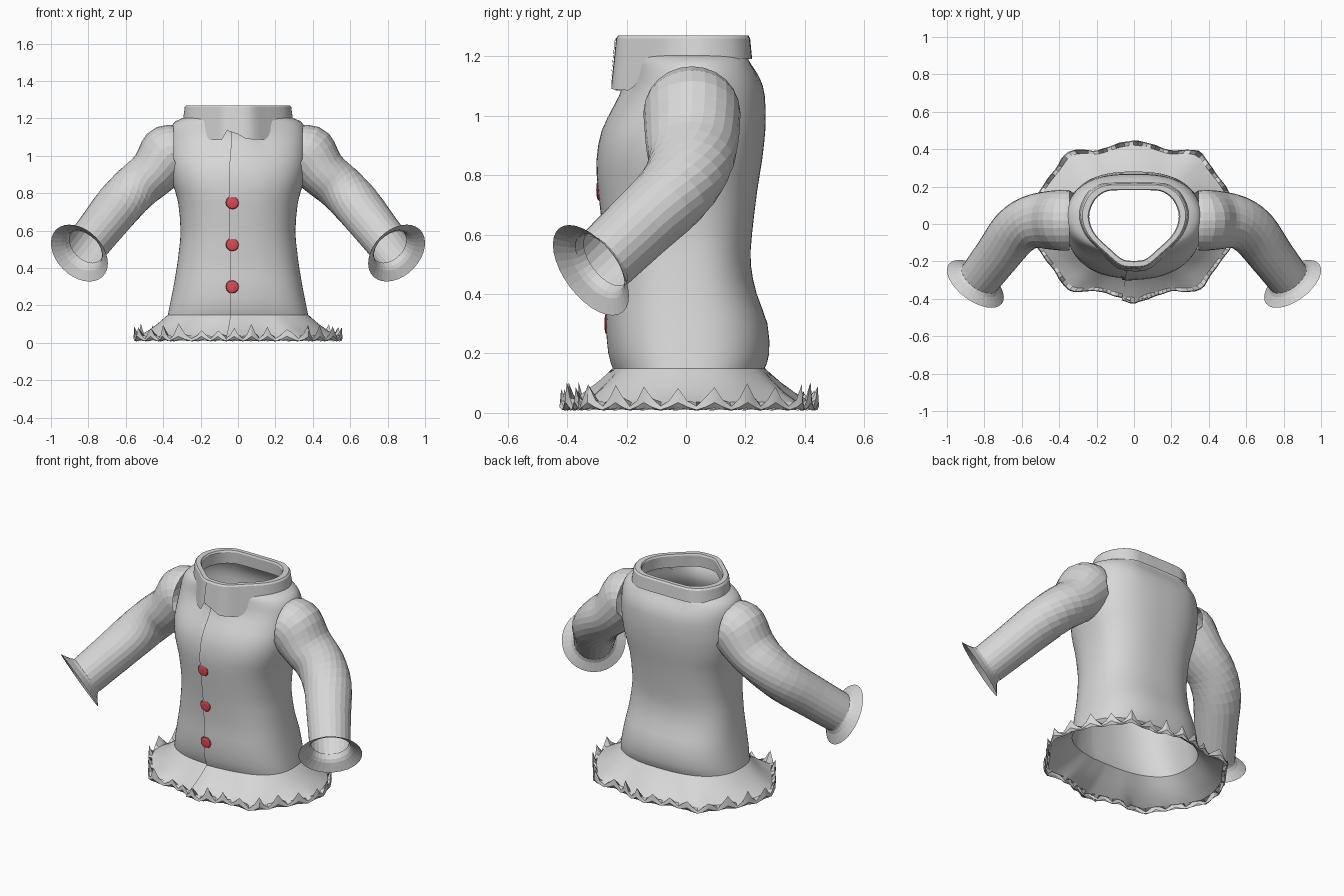
import bpy, bmesh, math, random
from mathutils import Vector

if "Cube" in bpy.data.objects:
    bpy.data.objects.remove(bpy.data.objects["Cube"])

random.seed(4)
TAU = 2 * math.pi
COLS = 112                       # columns around the torso, four per hem tooth


def material(name, rgb):
    m = bpy.data.materials.new(name)
    m.diffuse_color = (*rgb, 1)
    m.use_nodes = True
    m.node_tree.nodes["Principled BSDF"].inputs["Base Color"].default_value = m.diffuse_color
    return m


cloth = material("grey_cloth", (0.68, 0.68, 0.68))
red = material("red_button", (0.66, 0.07, 0.09))


def loft(name, rings, mat, closed=True):
    """Skin a list of equally long point rings with quads."""
    bm = bmesh.new()
    rows = [[bm.verts.new(p) for p in ring] for ring in rings]
    n = len(rows[0])
    for a, b in zip(rows, rows[1:]):
        for i in range(n if closed else n - 1):
            j = (i + 1) % n
            bm.faces.new((a[i], a[j], b[j], b[i]))
    bmesh.ops.recalc_face_normals(bm, faces=bm.faces)
    me = bpy.data.meshes.new(name)
    bm.to_mesh(me)
    bm.free()
    ob = bpy.data.objects.new(name, me)
    bpy.context.collection.objects.link(ob)
    me.materials.append(mat)
    return ob


def catmull(pts, t):
    """Point on a spline through pts, t in knots."""
    i = max(0, min(int(t), len(pts) - 2))
    f = t - i
    p = [pts[max(0, min(k, len(pts) - 1))] for k in (i - 1, i, i + 1, i + 2)]
    return [0.5 * (2 * b + (c - a) * f + (2 * a - 5 * b + 4 * c - d) * f * f
                   + (3 * b - a - 3 * c + d) * f ** 3) for a, b, c, d in zip(*p)]


def lerp_table(table, x):
    for (x0, y0), (x1, y1) in zip(table, table[1:]):
        if x <= x1:
            return y0 + (y1 - y0) * max(0, (x - x0) / (x1 - x0))
    return table[-1][1]


def polar_outline(half):
    """Radius table by angle from the back (0) to the front (pi)."""
    n = (len(half) - 1) * 12
    pts = [catmull(half, i / 12) for i in range(n + 1)]
    return [(math.atan2(abs(x), y), math.hypot(x, y)) for x, y in pts]


def radius(table, ang):
    """ang is measured from +x, counter-clockwise."""
    return lerp_table(table, math.acos(max(-1, min(1, math.sin(ang)))))


collar_line = polar_outline([(0, .215), (.1, .215), (.18, .205), (.25, .15), (.285, .05),
                             (.25, -.06), (.14, -.17), (.07, -.225), (0, -.235)])
hem_line = polar_outline([(0, .45), (.08, .435), (.2, .395), (.28, .40), (.36, .385),
                          (.42, .30), (.50, .19), (.54, .10), (.56, 0), (.54, -.09),
                          (.49, -.17), (.43, -.25), (.36, -.35), (.28, -.365),
                          (.2, -.36), (.08, -.395), (0, -.42)])

# Torso sections: z, half width, front depth, back depth, blend towards the neck
SECTIONS = [(.15, .375, .235, .265, 0), (.20, .365, .25, .28, 0), (.30, .345, .258, .274, 0),
            (.40, .328, .255, .238, 0), (.50, .315, .26, .218, 0), (.60, .307, .268, .222, 0),
            (.75, .32, .285, .24, 0), (.85, .348, .29, .256, 0), (.95, .365, .275, .27, .05),
            (1.03, .368, .236, .283, .2), (1.10, .368, .188, .295, .4), (1.15, .36, .17, .28, .6),
            (1.185, .335, .165, .25, .85), (1.205, .285, .19, .22, 1)]


def torso_radius(sec, ang):
    z, w, front, back, blend = sec
    c, s = math.cos(ang), math.sin(ang)
    d = back if s > 0 else front
    power = 2.5 - (.5 * blend if s < 0 else 0)
    r = (abs(c / w) ** power + abs(s / d) ** power) ** (-1 / power)
    neck = radius(collar_line, ang) * .95 * (1 + c ** 4 * (w / .27 - 1))
    return r + (neck - r) * blend


# Torso, a sheet whose front edges overlap, with a flared hem and pointed frill
seam = -math.pi / 2 - .16
angles = [seam + TAU * k / COLS for k in range(COLS + 10)]
lap = [.012 * max(0, 1 - k / 14) for k in range(COLS + 10)]
jitter = [random.uniform(-.02, .02) for _ in range(COLS)]


def ring(fn):
    out = []
    for k, a in enumerate(angles):
        r, z = fn(k, a)
        r += lap[k]
        out.append((r * math.cos(a), r * math.sin(a), z))
    return out


def flare(mix, z, peak_mix=0, peak_z=0, rough=0):
    """Hem ring between the torso bottom and the hem outline, raised at each tooth."""
    def fn(k, a):
        up = (0, .4, 1, .4)[k % 4]
        r0, r1 = torso_radius(SECTIONS[0], a), radius(hem_line, a)
        return (r0 + (r1 - r0) * (mix + peak_mix * up),
                z + up * (peak_z + rough * jitter[k % COLS]))
    return fn


rings = [ring(f) for f in (flare(.92, .008, .02, .008), flare(.98, .01, .02, .025),
                           flare(.95, .022, .03, .062, 1), flare(.85, .036),
                           flare(.55, .068), flare(.28, .105))]
steps = (len(SECTIONS) - 1) * 2
for i in range(steps + 1):
    sec = catmull(SECTIONS, i / 2)
    rings.append(ring(lambda k, a: (torso_radius(sec, a), sec[0])))
torso = loft("torso", rings, cloth, closed=False)
bpy.context.view_layer.objects.active = torso
torso.select_set(True)
bpy.ops.object.shade_smooth_by_angle(angle=math.radians(25))

# Collar band with two hanging points at the front
DROP = [(-.3, 1.195), (-.24, 1.18), (-.2, 1.16), (-.18, 1.125), (-.16, 1.09), (-.14, 1.085),
        (-.08, 1.085), (-.055, 1.135), (0, 1.115), (.04, 1.09), (.13, 1.085), (.15, 1.10),
        (.17, 1.145), (.2, 1.175), (.3, 1.195)]


def collar_ring(top):
    out = []
    for k in range(160):
        a = TAU * k / 160
        r = radius(collar_line, a)
        x, y = r * math.cos(a), r * math.sin(a)
        low = lerp_table(DROP, x) if y < 0 else 1.19
        z = low + (1.26 - low) * top
        grow = 1 + (1.26 - z) * .45
        out.append((x * grow, y * grow, z))
    return out


def scaled(s, z):
    return [(x * s, y * s, z) for x, y, _ in collar_ring(1)]


loft("collar", [collar_ring(t) for t in (0, .33, .66, 1)]
     + [scaled(.97, 1.27), scaled(.86, 1.27), scaled(.84, 1.26), scaled(.86, 1.19)], cloth)

# Collar opening edge, a thin overlapping tab
loft("collar_tab", [[(-.05, -.237, 1.26), (.03, -.239, 1.26)],
                    [(-.055, -.251, 1.14), (.03, -.254, 1.115)]], cloth, closed=False)

# Sleeves: centre x, y, z, half width, half height
ARM = [(.345, .02, 1.015, .160, .148), (.375, .02, 1.003, .163, .160), (.455, .02, .908, .156, .133),
       (.55, .01, .828, .142, .127), (.638, -.045, .736, .134, .124),
       (.73, -.165, .62, .122, .118), (.822, -.285, .506, .114, .114)]
AXIS = Vector((.51, -.69, -.51)).normalized()


def circle(c, t, rw, rh, n=24):
    u = Vector((0, 0, 1)).cross(t).normalized()
    v = t.cross(u)
    return [c + u * rw * math.cos(TAU * k / n) + v * rh * math.sin(TAU * k / n) for k in range(n)]


def mirrored(ob):
    ob.modifiers.new("mirror", "MIRROR").use_mirror_merge = False
    return ob


arm_rings = []
for i in range((len(ARM) - 1) * 3 + 1):
    t = i / 3
    p = catmull(ARM, t)
    ahead, behind = catmull(ARM, min(t + .4, 6)), catmull(ARM, max(t - .4, 0))
    tangent = (Vector(ahead[:3]) - Vector(behind[:3])).normalized()
    arm_rings.append(circle(Vector(p[:3]), tangent, p[3], p[4]))
mirrored(loft("sleeves", arm_rings, cloth))

# Flared cuffs
cuff = Vector((.848, -.32, .48))
mirrored(loft("cuffs", [circle(cuff - AXIS * d, AXIS, r, r, 32)
                        for d, r in ((.075, .105), (.045, .114), (.03, .128), (0, .177))], cloth))

# Domed buttons down the front
for i, z in enumerate((.30, .525, .75)):
    sec = catmull(SECTIONS, lerp_table([(s[0], k) for k, s in enumerate(SECTIONS)], z))
    y = -sec[2] - .006
    loft("button_%d" % (i + 1),
         [[(-.03 + r * math.cos(TAU * k / 12), y - d, z + r * math.sin(TAU * k / 12))
           for k in range(12)]
          for r, d in ((.030, -.006), (.036, .001), (.032, .007), (.018, .010), (.001, .011))], red)
